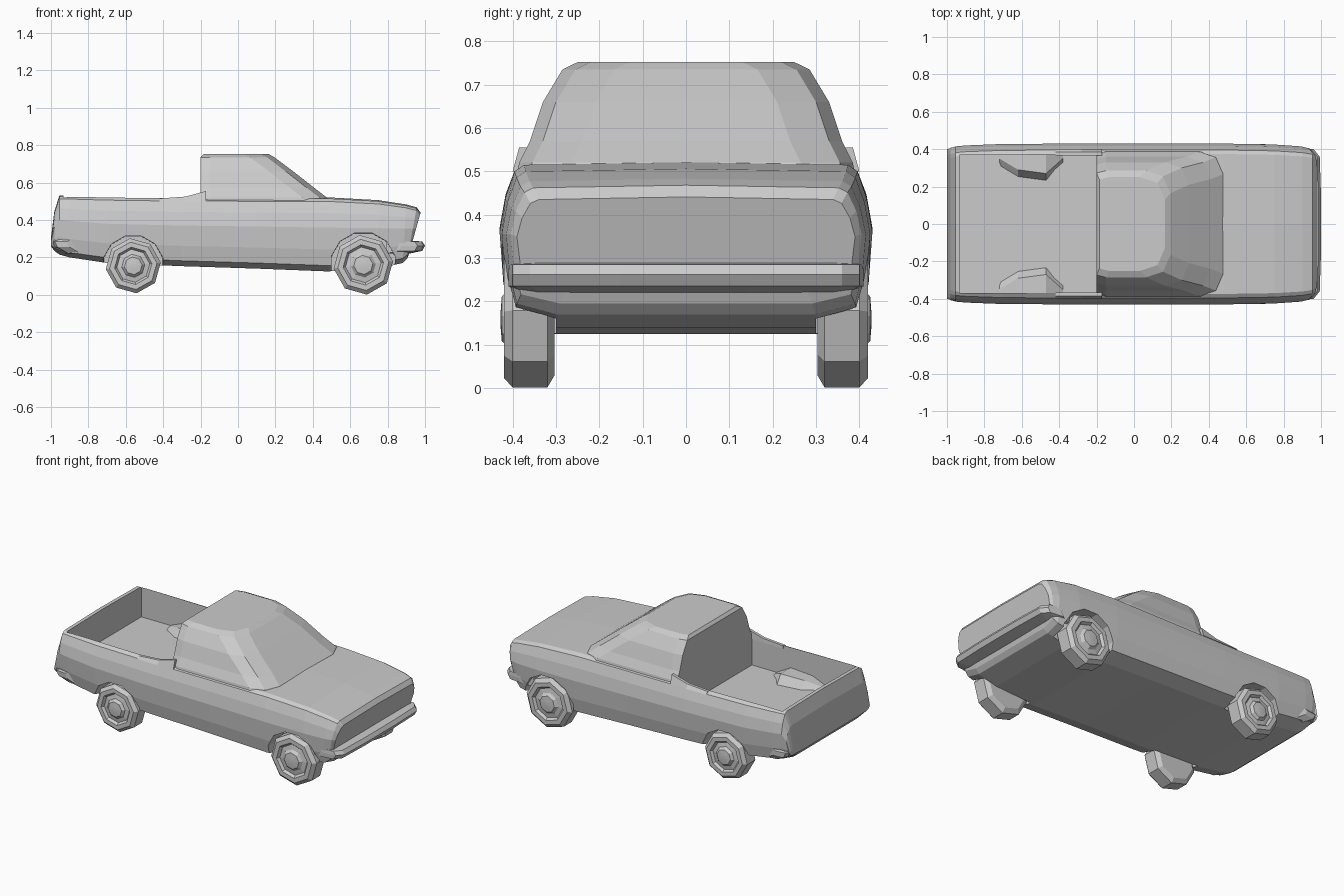
import bpy, bmesh
from math import sin, cos, pi

if "Cube" in bpy.data.objects:
    bpy.data.objects.remove(bpy.data.objects["Cube"])


def finish(name, bm):
    bmesh.ops.recalc_face_normals(bm, faces=bm.faces)
    me = bpy.data.meshes.new(name)
    bm.to_mesh(me)
    bm.free()
    ob = bpy.data.objects.new(name, me)
    bpy.context.collection.objects.link(ob)
    return ob


def loft(name, rings):
    """Skin closed rings of equal length and cap both ends."""
    bm = bmesh.new()
    rows = [[bm.verts.new(p) for p in r] for r in rings]
    n = len(rows[0])
    for a, b in zip(rows, rows[1:]):
        for i in range(n):
            j = (i + 1) % n
            bm.faces.new((a[i], a[j], b[j], b[i]))
    bm.faces.new(rows[0])
    bm.faces.new(rows[-1])
    return finish(name, bm)


def turned(name, x, z, side, profile, sides, phase=0.0):
    """Turn a (y, radius) profile around an axis parallel to y."""
    return loft(name, [[(x + r * sin(2 * pi * i / sides + phase), side * y,
                         z - r * cos(2 * pi * i / sides + phase))
                        for i in range(sides)] for y, r in profile])


def box(name, x0, x1, y0, y1, z0, z1):
    return loft(name, [[(x0, y0, z), (x1, y0, z), (x1, y1, z), (x0, y1, z)]
                       for z in (z0, z1)])


def cut(ob, cutter):
    cutter.hide_render = True
    m = ob.modifiers.new("cut", 'BOOLEAN')
    m.operation = 'DIFFERENCE'
    m.solver = 'EXACT'
    m.object = cutter
    bpy.context.view_layer.objects.active = ob
    bpy.ops.object.modifier_apply(modifier=m.name)
    bpy.data.objects.remove(cutter)


# Lower body: cross-sections along x
SECTION = [(0.72, 0), (0.94, 0.08), (0.98, 0.3), (1.0, 0.6),
           (0.97, 0.8), (0.92, 0.96), (0.87, 1.0)]


def body_ring(x, zb, zt, w, lean=0.0):
    half = [(x - lean * (1 - t), w * f, zb + t * (zt - zb)) for f, t in SECTION]
    left = [(px, -py, pz) for px, py, pz in reversed(half)]
    return half + [(x, 0, zt + 0.006)] + left


body = loft("body", [body_ring(*s) for s in [
    (-1.0, 0.26, 0.30, 0.40), (-0.982, 0.235, 0.44, 0.405),
    (-0.955, 0.215, 0.525, 0.415), (-0.90, 0.20, 0.525, 0.42),
    (-0.70, 0.17, 0.52, 0.428), (-0.30, 0.153, 0.515, 0.43),
    (0.10, 0.14, 0.515, 0.43), (0.48, 0.125, 0.515, 0.43),
    (0.75, 0.14, 0.50, 0.425), (0.90, 0.17, 0.477, 0.415, 0.02),
    (0.955, 0.195, 0.462, 0.405, 0.05), (0.975, 0.22, 0.435, 0.39, 0.06)]])

# Open cargo bed and wheel arches
cut(body, box("bed_cutter", -0.932, -0.2, -0.37, 0.37, 0.335, 0.9))
WHEELS = [("rear", -0.56, 0.155, 0.148), ("front", 0.67, 0.16, 0.16)]
for label, x, z, r in WHEELS:
    for side in (1, -1):
        cut(body, turned("arch_cutter", x, z, side,
                         [(0.30, r + 0.015), (0.6, r + 0.02)], 12, pi / 12))

# Cab: outlines stacked in z (rear x, windscreen x, half width)
cab_rings = []
for z, xb, xf, w in [(0.48, -0.2, 0.50, 0.392), (0.52, -0.2, 0.475, 0.385),
                     (0.57, -0.2, 0.41, 0.36), (0.66, -0.2, 0.295, 0.33),
                     (0.735, -0.2, 0.195, 0.285), (0.752, -0.185, 0.165, 0.25)]:
    half = [(xb, w - 0.012), (xb + 0.05, w), (xf - 0.13, w),
            (xf - 0.04, w - 0.03), (xf, w - 0.12)]
    outline = half + [(x, -y) for x, y in reversed(half)]
    cab_rings.append([(x, y, z) for x, y in outline])
loft("cab", cab_rings)

# Cab shoulders fairing into the bed rails, and wheel humps in the bed
for side in (1, -1):
    loft("cab_shoulder", [[(x, side * 0.365, 0.50), (x, side * 0.40, 0.50),
                           (x, side * 0.385, zt), (x, side * 0.367, zt)]
                          for x, zt in [(-0.42, 0.515), (-0.28, 0.525), (-0.17, 0.555)]])
    loft("bed_wheel_hump", [[(x, side * 0.372, 0.33), (x, side * yi, 0.33),
                             (x, side * (yi + 0.04), zt), (x, side * 0.372, zt)]
                            for x, yi, zt in [(-0.72, 0.31, 0.34), (-0.62, 0.25, 0.38),
                                              (-0.47, 0.23, 0.39), (-0.38, 0.31, 0.34)]])

# Front bumper: a faceted blade wrapping the corners
path = [(0.86, 0.41), (0.945, 0.40), (0.978, 0.36), (0.985, 0.15)]
path += [(x, -y) for x, y in reversed(path)]
loft("front_bumper", [[(x - 0.07, y * 0.93, 0.22), (x, y, 0.235), (x + 0.015, y, 0.262),
                       (x, y, 0.285), (x - 0.07, y * 0.93, 0.29)] for x, y in path])

# Rear bumper ledge
path = [(-0.90, 0.415), (-0.965, 0.408), (-0.985, 0.375)]
path += [(x, -y) for x, y in reversed(path)]
loft("rear_bumper", [[(x + 0.06, y * 0.95, 0.22), (x, y, 0.255), (x - 0.015, y, 0.285),
                      (x + 0.04, y * 0.97, 0.31)] for x, y in path])

# Eight-sided wheels with chamfered tyres, dished rims and hubs
for label, x, z, r in WHEELS:
    for side in (1, -1):
        turned(label + "_wheel", x, r if label == "front" else z, side,
               [(0.303, r * 0.82), (0.32, r), (0.40, r), (0.42, r * 0.86),
                (0.42, r * 0.68), (0.405, r * 0.6), (0.41, r * 0.42),
                (0.425, r * 0.32), (0.428, r * 0.08)], 8, 0.12)
